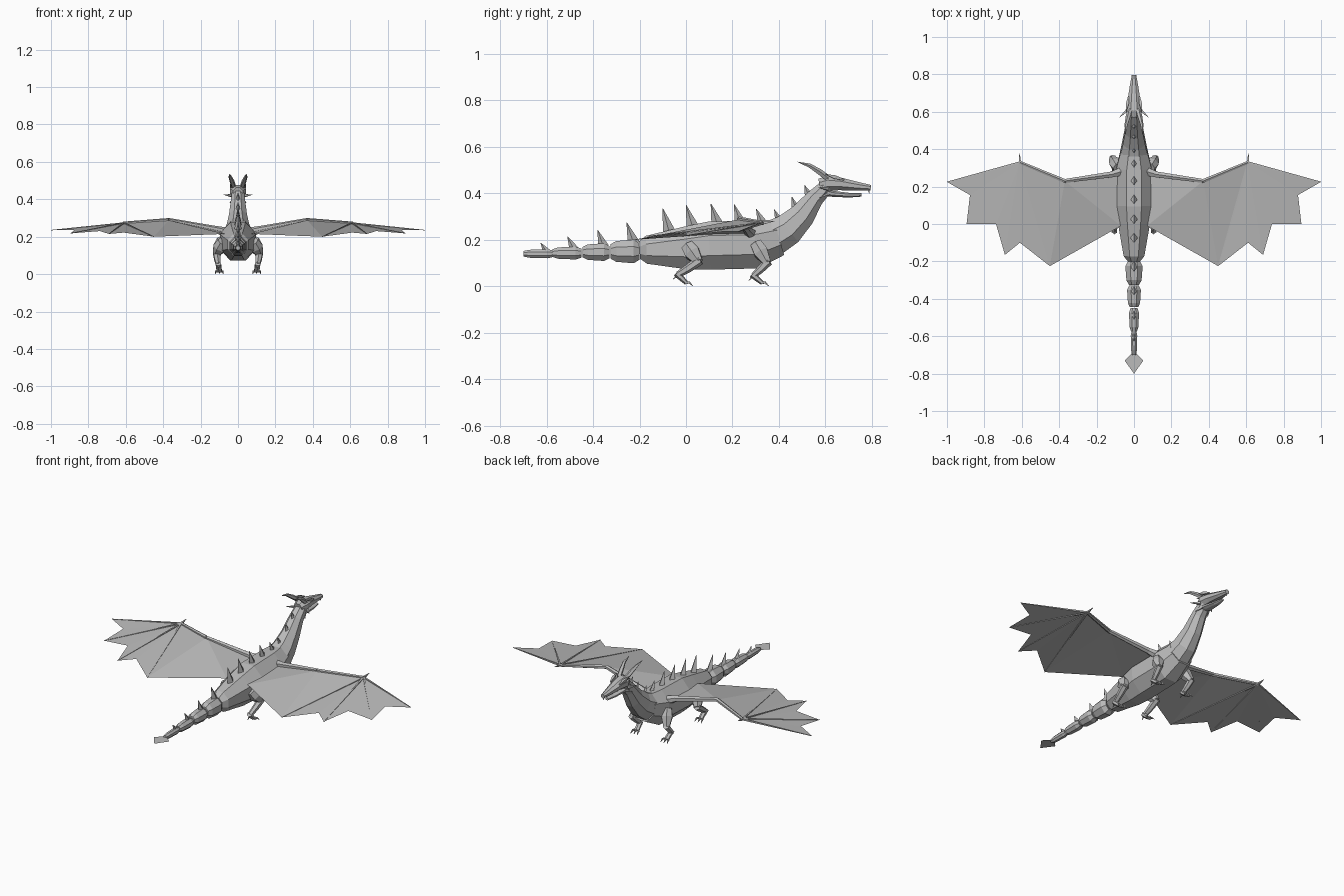
import bpy
import bmesh
from mathutils import Vector

cube = bpy.data.objects.get("Cube")
if cube:
    bpy.data.objects.remove(cube, do_unlink=True)

from math import cos, sin, pi

grey = bpy.data.materials.new("stone_grey")
grey.use_nodes = True
grey.diffuse_color = (0.5, 0.5, 0.5, 1)
bsdf = next(n for n in grey.node_tree.nodes if n.type == 'BSDF_PRINCIPLED')
bsdf.inputs["Base Color"].default_value = (0.5, 0.5, 0.5, 1)
bsdf.inputs["Roughness"].default_value = 0.8


def finish(name, bm, mirror=False):
    """Turn a bmesh into a flat shaded object, optionally mirrored across x."""
    bmesh.ops.recalc_face_normals(bm, faces=bm.faces[:])
    mesh = bpy.data.meshes.new(name)
    bm.to_mesh(mesh)
    bm.free()
    mesh.materials.append(grey)
    obj = bpy.data.objects.new(name, mesh)
    bpy.context.collection.objects.link(obj)
    if mirror:
        mod = obj.modifiers.new("mirror", 'MIRROR')
        mod.use_mirror_merge = False
    return obj


def add_tube(bm, path, sizes, sides=8, turn=0.5):
    """Loft rings of (half width, half height) along a path."""
    pts = [Vector(p) for p in path]
    rings = []
    for i, p in enumerate(pts):
        tangent = (pts[min(i + 1, len(pts) - 1)] - pts[max(i - 1, 0)]).normalized()
        ref = Vector((0, 0, 1)) if abs(tangent.z) < 0.97 else Vector((0, 1, 0))
        side = tangent.cross(ref).normalized()
        up = side.cross(tangent)
        size = sizes[i]
        w, h = size if isinstance(size, tuple) else (size, size)
        ring = []
        for k in range(sides):
            a = 2 * pi * (k + turn) / sides
            ring.append(bm.verts.new(p + side * (w * cos(a)) + up * (h * sin(a))))
        rings.append(ring)
    for a, b in zip(rings, rings[1:]):
        for k in range(sides):
            n = (k + 1) % sides
            bm.faces.new((a[k], a[n], b[n], b[k]))
    bm.faces.new(rings[0][::-1])
    bm.faces.new(rings[-1])


def tube(name, path, sizes, sides=8, turn=0.5, mirror=False):
    bm = bmesh.new()
    add_tube(bm, path, sizes, sides, turn)
    return finish(name, bm, mirror)


def sheet(name, points, faces, mirror=False):
    bm = bmesh.new()
    verts = [bm.verts.new(p) for p in points]
    for f in faces:
        bm.faces.new([verts[i] for i in f])
    return finish(name, bm, mirror)


# Trunk
tube("body",
     [(0, -0.2, 0.155), (0, -0.17, 0.157), (0, 0, 0.165), (0, 0.1, 0.175),
      (0, 0.3, 0.18), (0, 0.4, 0.21)],
     [(0.035, 0.04), (0.06, 0.065), (0.092, 0.1), (0.105, 0.112),
      (0.102, 0.112), (0.075, 0.085)])

# Neck
tube("neck",
     [(0, 0.37, 0.205), (0, 0.44, 0.245), (0, 0.5, 0.305),
      (0, 0.555, 0.38), (0, 0.61, 0.435)],
     [(0.08, 0.085), (0.065, 0.075), (0.052, 0.06), (0.042, 0.042), (0.035, 0.032)])

# Tail: separate tapered links and a flat end fin
links = [(-0.2, -0.325, 0.05, 0.055, 0.15), (-0.33, -0.445, 0.04, 0.041, 0.147),
         (-0.45, -0.575, 0.029, 0.03, 0.143), (-0.57, -0.7, 0.019, 0.021, 0.14)]
for i, (y0, y1, w, h, z) in enumerate(links):
    d = y1 - y0
    tube(f"tail_link_{i + 1}",
         [(0, y0, z), (0, y0 + d * 0.2, z), (0, y0 + d * 0.8, z), (0, y1, z)],
         [(w * 0.7, h * 0.7), (w, h), (w * 0.88, h * 0.88), (w * 0.6, h * 0.6)])
sheet("tail_fin",
      [(0, -0.68, 0.14), (0.05, -0.73, 0.14), (0, -0.8, 0.14), (-0.05, -0.73, 0.14)],
      [(0, 1, 2, 3)])

# Back spikes: base y, base z, length, lean
spikes = [(-0.595, 0.152, 0.035, 0.03), (-0.48, 0.165, 0.05, 0.03),
          (-0.355, 0.18, 0.062, 0.025), (-0.225, 0.195, 0.08, 0.03),
          (-0.07, 0.235, 0.1, 0.03), (0.03, 0.26, 0.09, 0.03),
          (0.135, 0.275, 0.08, 0.028), (0.235, 0.278, 0.075, 0.028),
          (0.33, 0.278, 0.055, 0.028), (0.405, 0.28, 0.05, 0.025),
          (0.475, 0.335, 0.05, 0.02), (0.53, 0.395, 0.04, 0.02)]
for i, (y, z, length, lean) in enumerate(spikes):
    r = 0.01 + length * 0.13
    tube(f"back_spike_{i + 1}", [(0, y, z - 0.01), (0, y - lean, z + length)],
         [(r, r * 1.3), 0.001], 4, 0)

# Head and jaw
tube("upper_head",
     [(0, 0.575, 0.435), (0, 0.61, 0.443), (0, 0.66, 0.441), (0, 0.74, 0.43), (0, 0.795, 0.424)],
     [(0.028, 0.03), (0.045, 0.036), (0.037, 0.03), (0.024, 0.02), (0.013, 0.013)])
tube("lower_jaw",
     [(0, 0.58, 0.407), (0, 0.63, 0.398), (0, 0.7, 0.392), (0, 0.755, 0.393)],
     [(0.028, 0.018), (0.03, 0.014), (0.02, 0.011), (0.01, 0.008)])
tube("beak_tip", [(0, 0.785, 0.425), (0, 0.788, 0.4)], [0.01, 0.001], 4)
tube("horn", [(0.022, 0.61, 0.465), (0.032, 0.57, 0.495), (0.042, 0.53, 0.52), (0.045, 0.48, 0.535)],
     [0.014, 0.013, 0.009, 0.001], 5, mirror=True)
tube("cheek_spike", [(0.035, 0.61, 0.42), (0.078, 0.57, 0.425)], [0.011, 0.001], 4, mirror=True)
tube("jaw_spike", [(0.022, 0.61, 0.4), (0.045, 0.575, 0.38)], [0.009, 0.001], 4, mirror=True)
tube("brow", [(0.03, 0.68, 0.458), (0.036, 0.64, 0.47), (0.042, 0.6, 0.482)],
     [0.004, 0.011, 0.001], 4, mirror=True)

# Wings
shoulder, elbow, wrist = (0.07, 0.28, 0.225), (0.37, 0.23, 0.288), (0.61, 0.33, 0.272)
tips = [(1.0, 0.225, 0.235), (0.895, 0, 0.218), (0.69, -0.165, 0.215), (0.45, -0.225, 0.2)]
notches = [(0.877, 0.155, 0.235), (0.738, 0, 0.23), (0.61, -0.1, 0.222)]
rear_root = (0.07, -0.01, 0.215)
points = [shoulder, elbow, wrist, rear_root] + tips + notches
panels = [(0, 1, 3), (1, 7, 3), (1, 2, 7)]
for i in range(3):
    panels += [(2, 4 + i, 8 + i), (2, 8 + i, 5 + i)]
sheet("wing_membrane", points, panels, mirror=True)
tube("wing_arm", [shoulder, (0.12, 0.265, 0.24), elbow], [0.026, 0.018, 0.012], 6, mirror=True)
tube("wing_forearm", [elbow, wrist], [0.012, 0.009], 6, mirror=True)
for i, tip in enumerate(tips):
    tube(f"wing_finger_{i + 1}", [wrist, tip], [0.007, 0.002], 4, mirror=True)
tube("wing_claw", [wrist, (0.612, 0.38, 0.28)], [0.009, 0.001], 4, mirror=True)


# Legs: thigh, shin, foot and claws
def leg(name, hip, knee, ankle, toe, thick):
    k, a, t = Vector(knee), Vector(ankle), Vector(toe)
    mid = Vector(hip).lerp(k, 0.45)
    tube(name + "_thigh", [hip, mid, knee],
         [thick * 0.8, thick, thick * 0.55], 6, mirror=True)
    tube(name + "_shin", [k + Vector((0, 0.006, 0.008)), k.lerp(a, 0.5), a],
         [thick * 0.55, thick * 0.48, thick * 0.36], 6, mirror=True)
    tube(name + "_foot", [a + Vector((0, -0.006, 0.006)), t],
         [thick * 0.42, (0.016, 0.009)], 6, mirror=True)
    bm = bmesh.new()
    for spread in (-1, 0, 1):
        root = t + Vector((spread * 0.01, -0.004, 0))
        bend = root + Vector((spread * 0.008, 0.016, 0.002))
        end = Vector((bend.x + spread * 0.004, bend.y + 0.016, 0.001))
        add_tube(bm, [root, bend, end], [0.007, 0.006, 0.001], 4)
    back = a + Vector((0, -0.004, -0.005))
    add_tube(bm, [back, back + Vector((0, -0.018, -0.016))], [0.006, 0.001], 4)
    finish(name + "_claws", bm, True)


leg("front_leg", (0.085, 0.3, 0.185), (0.115, 0.35, 0.1), (0.105, 0.29, 0.045),
    (0.1, 0.328, 0.014), 0.035)
leg("rear_leg", (0.08, 0.005, 0.175), (0.115, 0.055, 0.105), (0.105, -0.035, 0.05),
    (0.1, 0.002, 0.014), 0.038)
